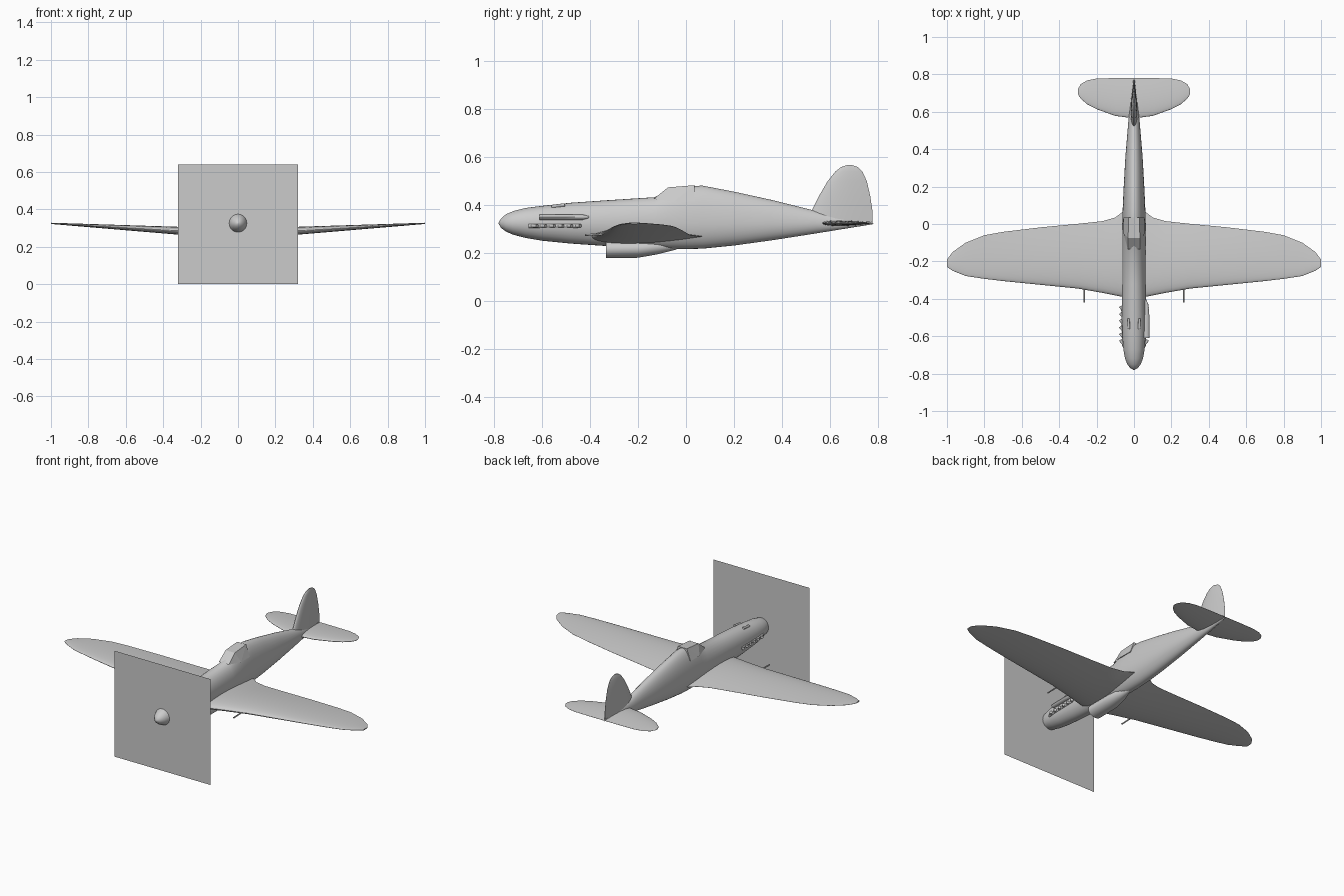
import bpy
import bmesh
import math
from mathutils import Vector

cube = bpy.data.objects.get("Cube")
if cube:
    bpy.data.objects.remove(cube, do_unlink=True)

# One plain grey finish for the whole aircraft
GREY = (0.6, 0.6, 0.6, 1.0)
paint = bpy.data.materials.new("plain_grey")
paint.use_nodes = True
paint.diffuse_color = GREY
paint.node_tree.nodes["Principled BSDF"].inputs["Base Color"].default_value = GREY


def finish(name, bm, smooth=True):
    """Turn a bmesh into a named, painted object."""
    bmesh.ops.recalc_face_normals(bm, faces=bm.faces)
    mesh = bpy.data.meshes.new(name)
    bm.to_mesh(mesh)
    bm.free()
    mesh.materials.append(paint)
    obj = bpy.data.objects.new(name, mesh)
    bpy.context.collection.objects.link(obj)
    if smooth:
        bpy.ops.object.select_all(action="DESELECT")
        obj.select_set(True)
        bpy.context.view_layer.objects.active = obj
        bpy.ops.object.shade_smooth_by_angle(angle=math.radians(40))
    return obj


def loft(name, rings):
    """Skin a list of closed rings and cap both ends."""
    bm = bmesh.new()
    loops = [[bm.verts.new(p) for p in ring] for ring in rings]
    count = len(loops[0])
    for a, b in zip(loops, loops[1:]):
        for i in range(count):
            j = (i + 1) % count
            bm.faces.new((a[i], a[j], b[j], b[i]))
    bm.faces.new(loops[0])
    bm.faces.new(list(reversed(loops[-1])))
    return finish(name, bm)


def body(name, rows, centre_x=0.0, waist=None, sides=32):
    """Loft egg-shaped sections given as (y, top, bottom, half width)."""
    rings = []
    for y, top, bottom, half in rows:
        mid = (top + bottom) / 2 if waist is None else waist
        ring = []
        for i in range(sides):
            angle = math.tau * i / sides
            rise = math.sin(angle)
            reach = top - mid if rise > 0 else mid - bottom
            ring.append((centre_x + half * math.cos(angle), y, mid + reach * rise))
        rings.append(ring)
    return loft(name, rings)


def foil(name, stations, place, steps=12):
    """Loft aerofoil sections given as (span, leading, trailing, thickness)."""
    rings = []
    for span, lead, trail, thick in stations:
        upper, lower = [], []
        for i in range(steps + 1):
            s = (i / steps) ** 2
            y = lead + (trail - lead) * s
            t = thick * 1.3 * math.sqrt(s) * (1 - s) + 0.0004
            upper.append(place(span, y, t))
            lower.append(place(span, y, -t))
        rings.append(upper + lower[::-1])
    return loft(name, rings)


def both_sides(half):
    """Mirror stations that start at the centre line."""
    return [(-s, *rest) for s, *rest in reversed(half[1:])] + half


def rod(name, start, end, radius):
    """Cylinder between two points."""
    start, end = Vector(start), Vector(end)
    axis = end - start
    bm = bmesh.new()
    bmesh.ops.create_cone(bm, cap_ends=True, segments=10, radius1=radius,
                          radius2=radius, depth=axis.length)
    bm.transform(axis.to_track_quat("Z", "Y").to_matrix().to_4x4())
    bmesh.ops.translate(bm, verts=bm.verts, vec=(start + end) / 2)
    return finish(name, bm)


# Fuselage with spinner and raised spine
body("fuselage", [
    (-.78, .328, .322, .003), (-.77, .345, .305, .02), (-.75, .362, .29, .036),
    (-.72, .375, .277, .048), (-.67, .388, .264, .057), (-.6, .397, .252, .062),
    (-.48, .41, .24, .064), (-.32, .421, .229, .064), (-.13, .433, .219, .064),
    (-.065, .47, .217, .064), (0, .48, .217, .063), (.07, .481, .219, .061),
    (.2, .456, .232, .055), (.36, .421, .254, .046), (.54, .376, .282, .031),
    (.7, .342, .308, .014), (.775, .33, .32, .003),
], waist=.325)

# Faceted canopy: sloping windscreen and flat-sided hood
bm = bmesh.new()
for side in (-1, 1):
    for x, y, z in ((.033, -.135, .426), (.056, -.05, .415), (.031, -.075, .474),
                    (.03, .035, .483), (.055, .035, .415)):
        bm.verts.new((side * x, y, z))
bmesh.ops.convex_hull(bm, input=bm.verts)
finish("canopy", bm, smooth=False)


# Main wing with gentle dihedral and root fillets
def wing_place(span, y, t):
    return (span, y, .267 + .058 * abs(span) + t)


planform = [(0, -.4, .085), (.06, -.39, .065), (.1, -.382, .035), (.17, -.368, .015),
            (.3, -.345, .001), (.5, -.325, -.018), (.7, -.305, -.042),
            (.8, -.293, -.06), (.9, -.278, -.1), (.97, -.25, -.15), (1, -.23, -.19)]
wing = [(s, lead, trail, .058 * (1 - .9 * s)) for s, lead, trail in planform]
foil("main_wing", both_sides(wing), wing_place)

# Tailplane
tail = [(0, .565, .78, .024), (.1, .578, .78, .02), (.2, .614, .778, .015),
        (.25, .64, .768, .011), (.285, .67, .748, .007), (.3, .695, .72, .002)]
foil("tailplane", both_sides(tail), lambda span, y, t: (span, y, .325 + t))

# Upright fin and rudder
fin = [(.32, .5, .776, .036), (.38, .525, .776, .034), (.44, .555, .767, .03),
       (.5, .59, .753, .024), (.54, .622, .735, .017), (.558, .645, .717, .01),
       (.567, .67, .69, .003)]
foil("tail_fin", fin, lambda height, y, t: (t, y, height))

# Radiator scoop under the belly
body("radiator_scoop", [
    (-.333, .255, .179, .048), (-.2, .255, .181, .048),
    (-.12, .255, .195, .038), (-.04, .25, .215, .012),
])

# Intake fairing on the left cheek only
body("intake_fairing", [
    (-.61, .361, .339, .02), (-.5, .362, .338, .021),
    (-.43, .361, .339, .015), (-.405, .354, .346, .004),
], centre_x=.062, sides=12)

for side, label in ((1, "left"), (-1, "right")):
    # Exhaust manifold with swept stubs
    rod(f"{label}_exhaust_manifold", (side * .055, -.655, .314),
        (side * .06, -.45, .314), .009)
    for i in range(6):
        y = -.65 + i * .036
        rod(f"{label}_exhaust_stub_{i + 1}", (side * .05, y, .314),
            (side * .074, y + .03, .314), .008)
    # Wing gun barrels
    rod(f"{label}_wing_gun", (side * .265, -.42, .276), (side * .265, -.32, .28), .004)
    # Small gun blisters on the cowling
    rod(f"{label}_cowl_gun", (side * .028, -.56, .394), (side * .03, -.505, .401), .007)

# Square propeller sweep card, a single thin sheet
bm = bmesh.new()
card = [(-.32, 0), (.32, 0), (.32, .64), (-.32, .64)]
bm.faces.new([bm.verts.new((x, -.722, z)) for x, z in card])
finish("propeller_card", bm, smooth=False)
